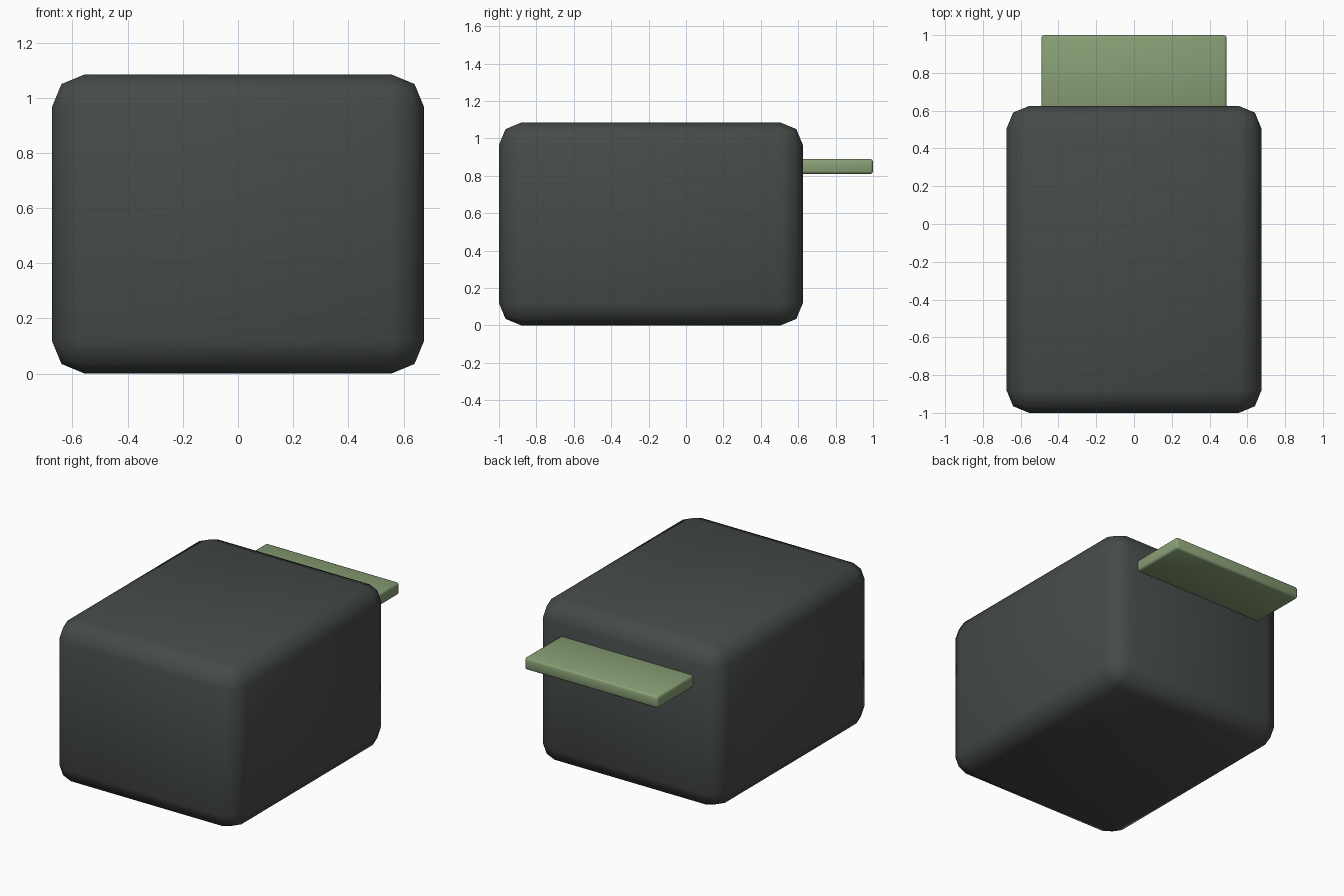
import bpy
import math

if "Cube" in bpy.data.objects:
    bpy.data.objects.remove(bpy.data.objects["Cube"])


def material(name, rgb):
    mat = bpy.data.materials.new(name)
    mat.diffuse_color = (*rgb, 1.0)
    mat.use_nodes = True
    mat.node_tree.nodes["Principled BSDF"].inputs["Base Color"].default_value = mat.diffuse_color
    return mat


def rounded_box(name, low, high, radius, mat):
    """Box between two corners with softly bevelled edges."""
    centre = [(a + b) / 2 for a, b in zip(low, high)]
    bpy.ops.mesh.primitive_cube_add(size=1, location=centre)
    obj = bpy.context.object
    obj.name = name
    obj.scale = [b - a for a, b in zip(low, high)]
    bpy.ops.object.transform_apply(location=False, rotation=False, scale=True)
    bevel = obj.modifiers.new("Bevel", 'BEVEL')
    bevel.width = radius
    bevel.segments = 2
    bpy.ops.object.modifier_apply(modifier=bevel.name)
    bpy.ops.object.shade_smooth_by_angle(angle=math.radians(60))
    obj.data.materials.append(mat)
    return obj


charcoal = material("charcoal", (0.06, 0.07, 0.065))
sage = material("sage_green", (0.25, 0.35, 0.18))

# Main block
rounded_box("body", (-0.675, -1.0, 0.0), (0.675, 0.625, 1.085), 0.12, charcoal)

# Flat shelf sticking out of the back, rooted slightly inside the body
rounded_box("rear_shelf", (-0.49, 0.58, 0.81), (0.49, 1.0, 0.89), 0.014, sage)
